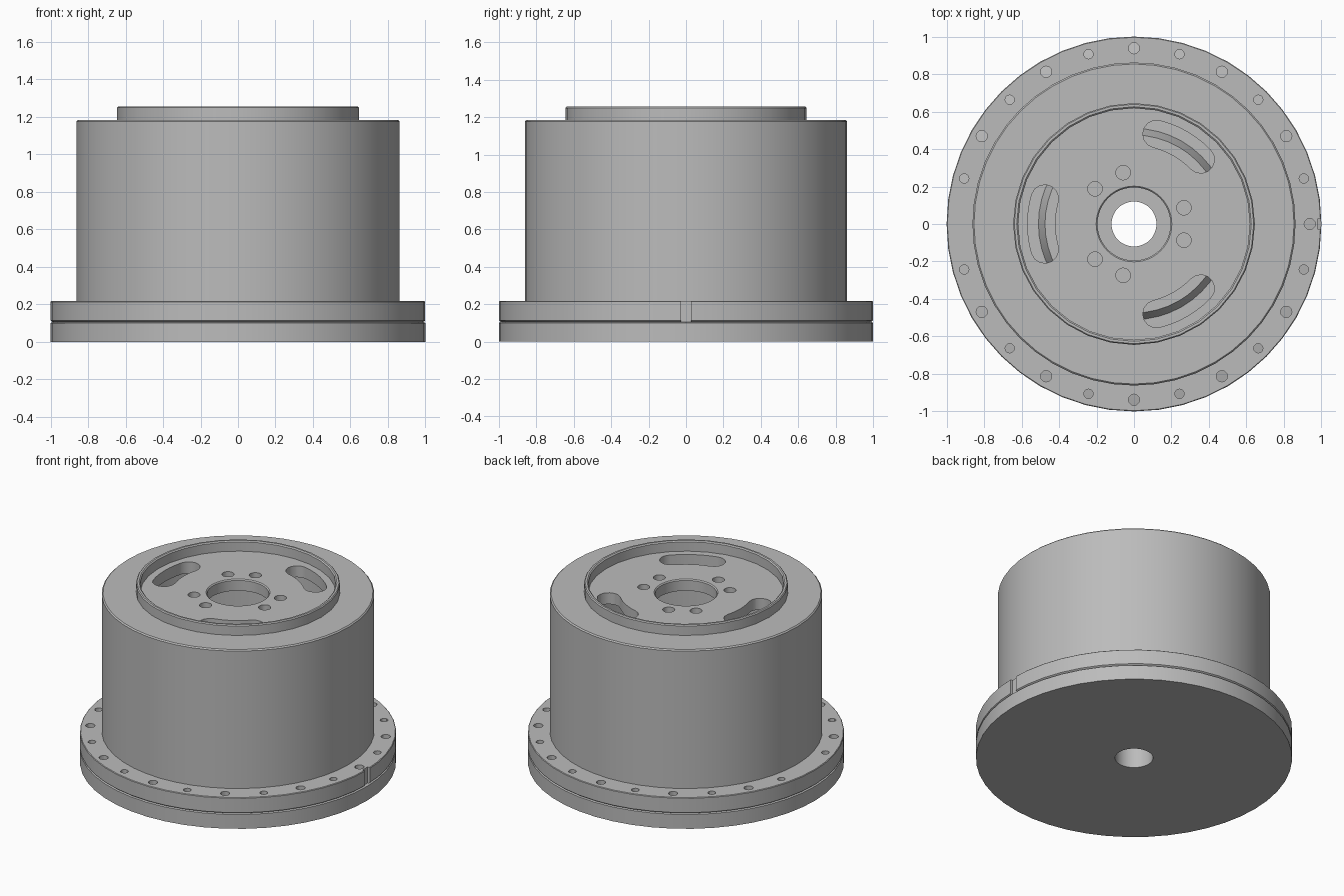
import bpy, bmesh, math
from math import cos, sin, pi, radians
from mathutils import Matrix

cube = bpy.data.objects.get("Cube")
if cube:
    bpy.data.objects.remove(cube, do_unlink=True)

GREY = (0.50, 0.50, 0.50, 1)
metal = bpy.data.materials.new("plain grey metal")
metal.use_nodes = True
metal.diffuse_color = GREY
metal.node_tree.nodes["Principled BSDF"].inputs["Base Color"].default_value = GREY


def make_object(name, bm):
    bmesh.ops.recalc_face_normals(bm, faces=bm.faces)
    mesh = bpy.data.meshes.new(name)
    bm.to_mesh(mesh)
    bm.free()
    mesh.materials.append(metal)
    obj = bpy.data.objects.new(name, mesh)
    bpy.context.collection.objects.link(obj)
    return obj


def lathe(name, profile, sides):
    """Spin a closed (radius, height) outline around z."""
    bm = bmesh.new()
    rings = [[bm.verts.new((r * cos(2 * pi * i / sides), r * sin(2 * pi * i / sides), z))
              for r, z in profile] for i in range(sides)]
    n = len(profile)
    for i in range(sides):
        a, b = rings[i], rings[(i + 1) % sides]
        for j in range(n):
            k = (j + 1) % n
            bm.faces.new((a[j], b[j], b[k], a[k]))
    return make_object(name, bm)


def add_drill(bm, radius, angle, r, z0, z1, sides=16):
    """Add a round cutter on a bolt circle."""
    pos = Matrix.Translation((radius * cos(angle), radius * sin(angle), (z0 + z1) / 2))
    bmesh.ops.create_cone(bm, cap_ends=True, segments=sides, radius1=r, radius2=r,
                          depth=z1 - z0, matrix=pos)


def add_slot(bm, radius, angle, half_arc, half_width, z0, z1):
    """Add a curved slot cutter with round ends."""
    pts = []
    for side in (1, -1):
        for i in range(7):      # long edge: outer going forward, inner going back
            t = angle + side * half_arc * (i / 3 - 1)
            rr = radius + side * half_width
            pts.append((rr * cos(t), rr * sin(t)))
        end = angle + side * half_arc
        for i in range(1, 7):   # rounded end
            t = end + (0 if side > 0 else pi) + pi * i / 7
            pts.append((radius * cos(end) + half_width * cos(t),
                        radius * sin(end) + half_width * sin(t)))
    face = bm.faces.new([bm.verts.new((x, y, z0)) for x, y in pts])
    grown = bmesh.ops.extrude_face_region(bm, geom=[face])["geom"]
    bmesh.ops.translate(bm, vec=(0, 0, z1 - z0),
                        verts=[v for v in grown if isinstance(v, bmesh.types.BMVert)])


def cut(target, bm):
    cutter = make_object("cutter", bm)
    cutter.hide_render = True
    mod = target.modifiers.new("holes", "BOOLEAN")
    mod.operation, mod.solver, mod.object = "DIFFERENCE", "EXACT", cutter
    bpy.context.view_layer.objects.active = target
    bpy.ops.object.modifier_apply(modifier=mod.name)
    bpy.data.objects.remove(cutter, do_unlink=True)


# Base plate with a bore and a raised inner step
base = lathe("base_plate", [(0.12, 0), (1, 0), (1, 0.1), (0.99, 0.105), (0.51, 0.105),
                            (0.475, 0.19), (0.12, 0.19)], 48)

# Hollow drum with bolt flange and top plate
drum = lathe("drum", [(0.80, 0.105), (0.99, 0.105), (1, 0.113), (1, 0.213), (0.996, 0.217),
                      (0.862, 0.217), (0.862, 1.176), (0.854, 1.184), (0.202, 1.184),
                      (0.195, 1.177), (0.195, 1.105), (0.80, 1.105)], 48)

# Raised lip around the top plate
lip = lathe("raised_lip", [(0.645, 1.175), (0.645, 1.249), (0.639, 1.256), (0.626, 1.256),
                           (0.618, 1.249), (0.618, 1.175)], 32)

# Flange holes in alternating sizes, leaving one position blank
drills = bmesh.new()
for i in range(24):
    if i != 12:
        add_drill(drills, 0.938, radians(15 * i), 0.025 if i % 2 else 0.03, 0.07, 0.25, 12)
# Paired bolt holes around the hub opening
for i in range(3):
    for offset in (-18, 18):
        add_drill(drills, 0.28, radians(120 * i + offset), 0.039, 1.0, 1.25)
    # Curved openings between the bolt pairs
    add_slot(drills, 0.495, radians(120 * i + 60), radians(16), 0.073, 1.0, 1.25)
# Locating notch in the flange edge
bmesh.ops.create_cube(drills, size=1, matrix=Matrix.Translation((1.02, 0, 0.18)) @
                      Matrix.Diagonal((0.08, 0.056, 0.16, 1)))
cut(drum, drills)

for obj in (base, drum, lip):
    bpy.ops.object.select_all(action="DESELECT")
    obj.select_set(True)
    bpy.context.view_layer.objects.active = obj
    bpy.ops.object.shade_smooth_by_angle(angle=radians(30))
